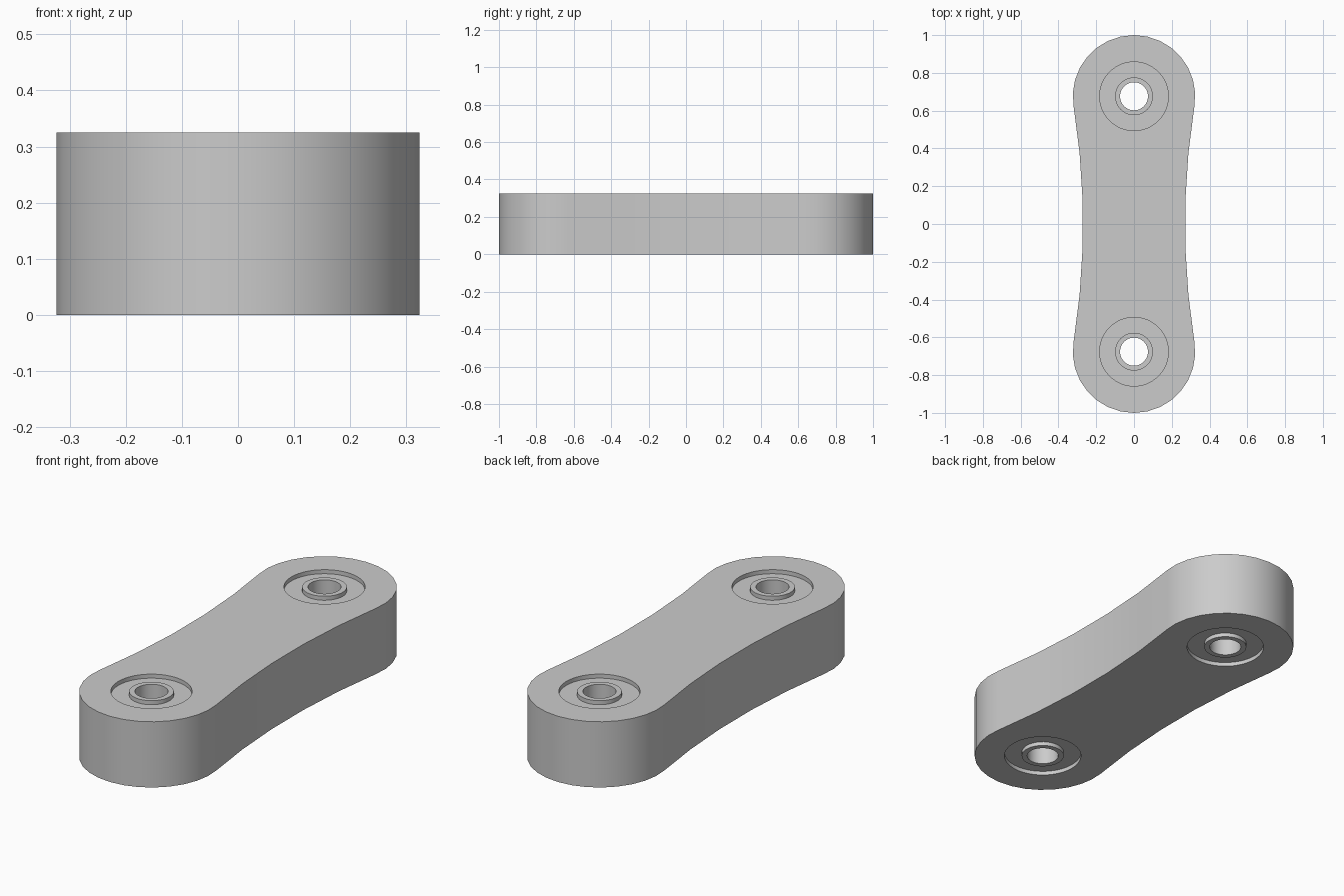
import bpy, bmesh, math
from mathutils import Vector

if "Cube" in bpy.data.objects:
    bpy.data.objects.remove(bpy.data.objects["Cube"])

HEIGHT = 0.325
PIVOT = 0.676      # distance of each bore from the middle
END_R = 0.324      # radius of the rounded ends
WAIST = 0.27       # half width in the middle
BORE_R = 0.182
RECESS = 0.02

grey = bpy.data.materials.new("light grey")
grey.use_nodes = True
grey.diffuse_color = (0.6, 0.6, 0.6, 1)
grey.node_tree.nodes["Principled BSDF"].inputs["Base Color"].default_value = (0.6, 0.6, 0.6, 1)


def finish(name, bm):
    bmesh.ops.recalc_face_normals(bm, faces=bm.faces)
    mesh = bpy.data.meshes.new(name)
    bm.to_mesh(mesh)
    bm.free()
    mesh.materials.append(grey)
    obj = bpy.data.objects.new(name, mesh)
    bpy.context.collection.objects.link(obj)
    return obj


def smooth(obj):
    bpy.ops.object.select_all(action='DESELECT')
    obj.select_set(True)
    bpy.context.view_layer.objects.active = obj
    bpy.ops.object.shade_smooth_by_angle(angle=math.radians(35))


def arc(cx, cy, r, start, end, steps):
    angles = [start + (end - start) * i / steps for i in range(steps + 1)]
    return [(cx + r * math.cos(a), cy + r * math.sin(a)) for a in angles]


def lathe(name, profile, y, steps=48):
    """Closed radius/height profile turned around a vertical axis."""
    bm = bmesh.new()
    verts = [bm.verts.new((r, 0, z)) for r, z in profile]
    edges = [bm.edges.new((v, verts[i - 1])) for i, v in enumerate(verts)]
    bmesh.ops.spin(bm, geom=verts + edges, cent=(0, 0, 0), axis=(0, 0, 1),
                   angle=math.tau, steps=steps, use_merge=True)
    bmesh.ops.remove_doubles(bm, verts=bm.verts, dist=1e-5)
    bmesh.ops.translate(bm, verts=bm.verts, vec=(0, y, 0))
    return finish(name, bm)


# Link body: round ends joined by tangent hollow sides
side_r = (PIVOT**2 + WAIST**2 - END_R**2) / (2 * (END_R - WAIST))
tilt = math.atan2(PIVOT, side_r + WAIST)
half = (arc(0, PIVOT, END_R, -tilt, math.pi + tilt, 16)
        + arc(-side_r - WAIST, 0, side_r, tilt, -tilt, 5)[1:-1])
outline = half + [(-x, -y) for x, y in half]
bm = bmesh.new()
base = bm.faces.new([bm.verts.new((x, y, 0)) for x, y in outline])
top = bmesh.ops.extrude_face_region(bm, geom=[base])["geom"]
bmesh.ops.translate(bm, verts=[v for v in top if isinstance(v, bmesh.types.BMVert)],
                    vec=(0, 0, HEIGHT))
body = finish("link_body", bm)

for side, y in (("front", -PIVOT), ("back", PIVOT)):
    # Bore through the body
    bm = bmesh.new()
    bmesh.ops.create_cone(bm, cap_ends=True, segments=48, radius1=BORE_R,
                          radius2=BORE_R, depth=1)
    bmesh.ops.translate(bm, verts=bm.verts, vec=(0, y, HEIGHT / 2))
    cutter = finish(side + "_bore_cutter", bm)
    cut = body.modifiers.new("bore", 'BOOLEAN')
    cut.object = cutter
    cut.solver = 'EXACT'
    bpy.context.view_layer.objects.active = body
    bpy.ops.object.modifier_apply(modifier=cut.name)
    bpy.data.objects.remove(cutter)

    # Bearing with a sunk face and a raised inner ring on both sides
    lower = [(BORE_R, RECESS), (0.1, RECESS), (0.1, 0), (0.074, 0)]
    upper = [(r, HEIGHT - z) for r, z in reversed(lower)]
    smooth(lathe(side + "_bearing", lower + upper, y))

smooth(body)
